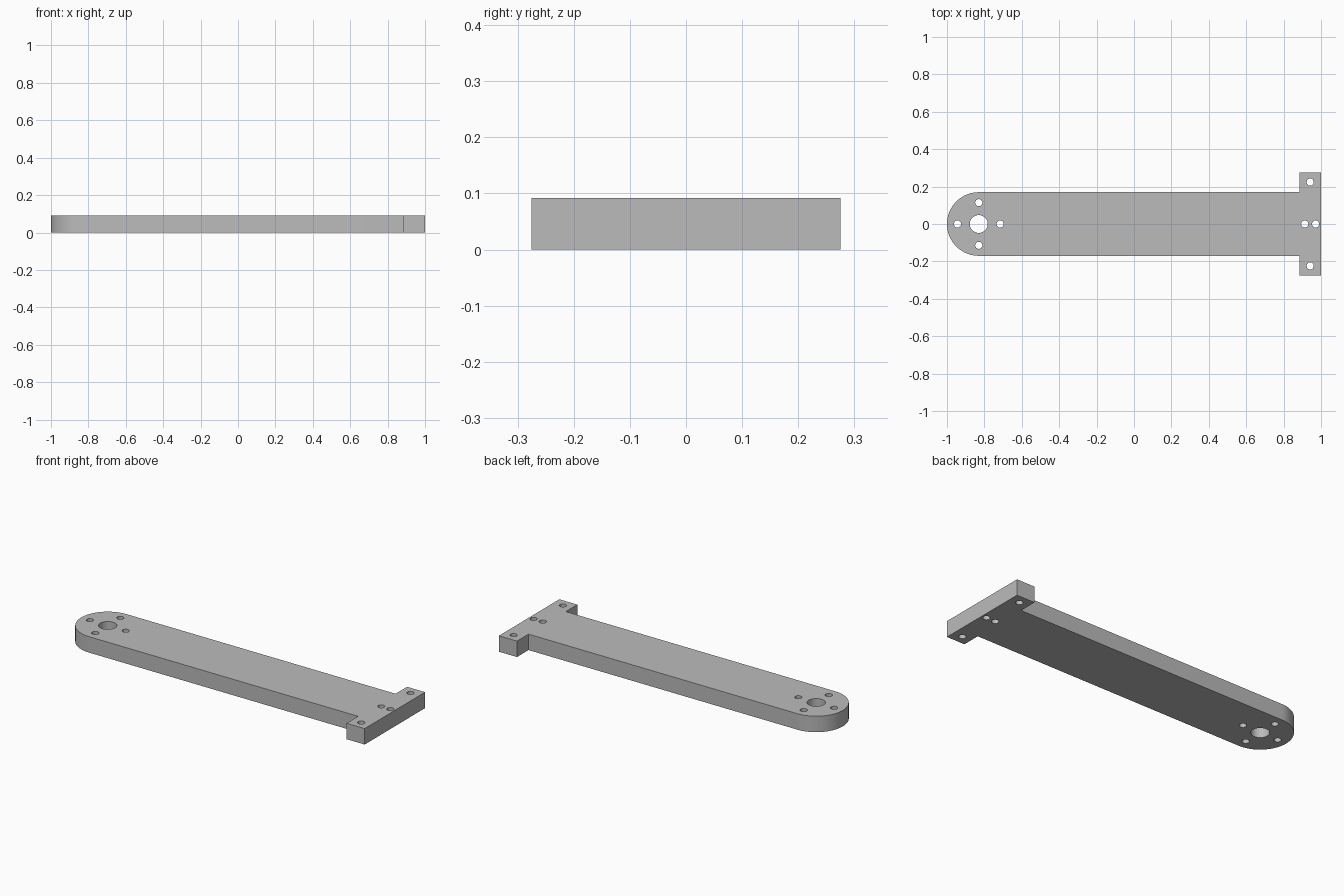
import bpy, bmesh, math
from mathutils import Matrix

cube = bpy.data.objects.get("Cube")
if cube:
    bpy.data.objects.remove(cube, do_unlink=True)

THICK = 0.092
RADIUS = 0.17        # rounded end and half width of the arm
PIVOT_X = -0.83
HEAD_X, HEAD_Y = 0.885, 0.275

grey = bpy.data.materials.new("plain_grey")
grey.use_nodes = True
grey.diffuse_color = (0.5, 0.5, 0.5, 1)
grey.node_tree.nodes["Principled BSDF"].inputs["Base Color"].default_value = (0.5, 0.5, 0.5, 1)


def add_object(name, bm):
    mesh = bpy.data.meshes.new(name)
    bm.to_mesh(mesh)
    bm.free()
    mesh.materials.append(grey)
    obj = bpy.data.objects.new(name, mesh)
    bpy.context.collection.objects.link(obj)
    return obj


# T-shaped arm outline with a rounded pivot end, extruded upward
STEPS = 48
outline = [(HEAD_X, -RADIUS), (HEAD_X, -HEAD_Y), (1, -HEAD_Y),
           (1, HEAD_Y), (HEAD_X, HEAD_Y), (HEAD_X, RADIUS)]
for i in range(STEPS + 1):
    a = math.pi * (0.5 + i / STEPS)
    outline.append((PIVOT_X + RADIUS * math.cos(a), RADIUS * math.sin(a)))
bm = bmesh.new()
base = bm.faces.new([bm.verts.new((x, y, 0)) for x, y in outline])
top = bmesh.ops.extrude_face_region(bm, geom=[base], use_keep_orig=True)["geom"]
bmesh.ops.translate(bm, vec=(0, 0, THICK),
                    verts=[g for g in top if isinstance(g, bmesh.types.BMVert)])
bmesh.ops.recalc_face_normals(bm, faces=bm.faces)
arm = add_object("mounting_arm", bm)

# Pivot bore, its ring of four bolt holes, and the holes in the cross head
holes = [(PIVOT_X, 0, 0.048)]
for i in range(4):
    a = i * math.pi / 2
    holes.append((PIVOT_X + 0.114 * math.cos(a), 0.114 * math.sin(a), 0.019))
holes += [(0.942 + dx, dy, 0.019)
          for dx, dy in ((-0.029, 0), (0.029, 0), (0, 0.224), (0, -0.224))]
bm = bmesh.new()
for x, y, r in holes:
    bmesh.ops.create_cone(bm, cap_ends=True, segments=40, radius1=r, radius2=r,
                          depth=THICK * 2, matrix=Matrix.Translation((x, y, THICK / 2)))
cutter = add_object("hole_cutter", bm)
cutter.hide_render = True

# Drill the holes and drop the cutter
cut = arm.modifiers.new("holes", 'BOOLEAN')
cut.operation = 'DIFFERENCE'
cut.solver = 'EXACT'
cut.object = cutter
bpy.ops.object.select_all(action='DESELECT')
bpy.context.view_layer.objects.active = arm
arm.select_set(True)
bpy.ops.object.modifier_apply(modifier=cut.name)
bpy.data.objects.remove(cutter, do_unlink=True)

# Smooth round walls, crisp rims
bpy.ops.object.shade_smooth_by_angle(angle=math.radians(30))
